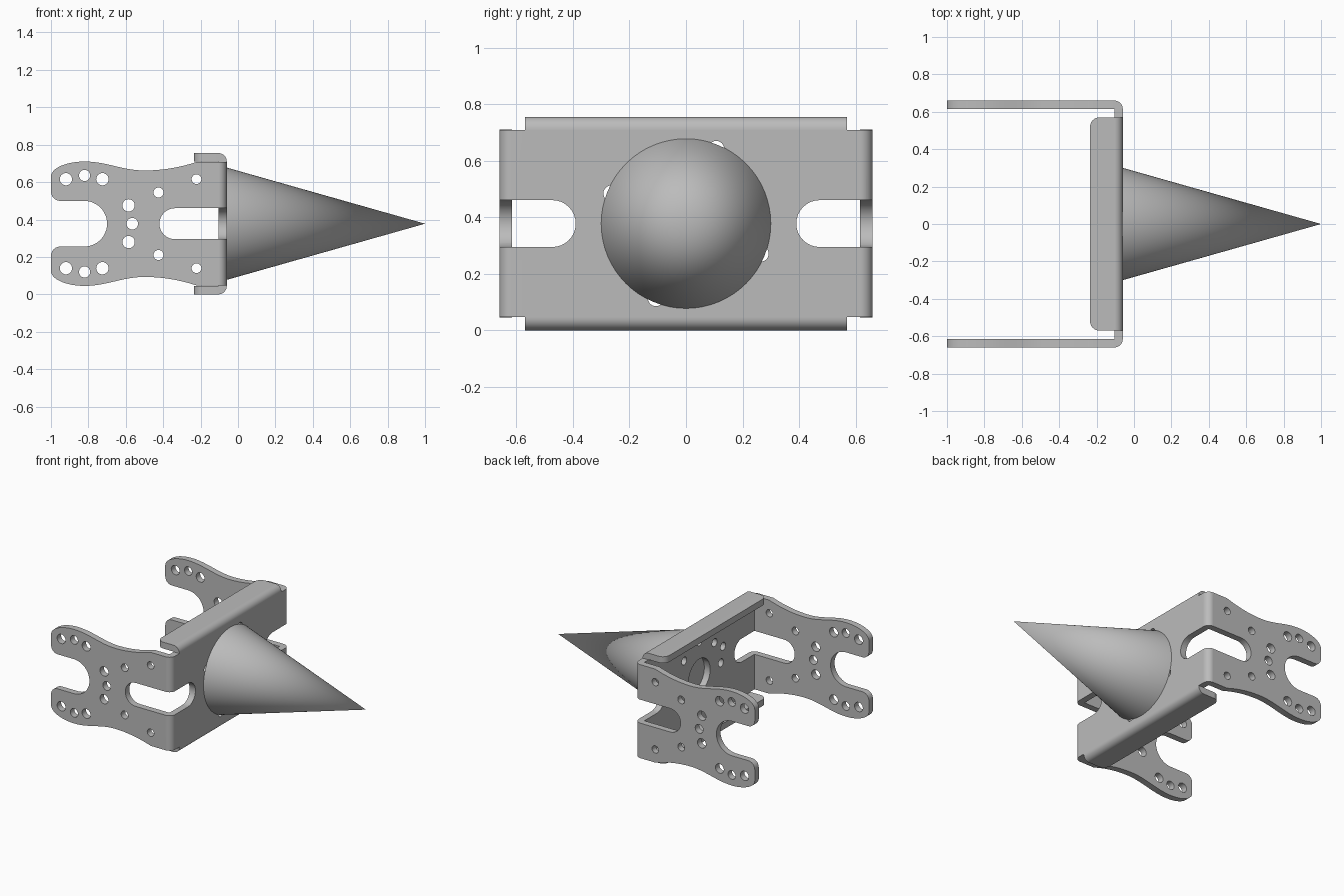
import bpy, bmesh, math

if "Cube" in bpy.data.objects:
    bpy.data.objects.remove(bpy.data.objects["Cube"], do_unlink=True)

MID = 0.3775      # height of the centre line
T = 0.045         # sheet thickness
FACE = -0.06      # outer face of the mounting plate

grey = bpy.data.materials.new("grey metal")
grey.use_nodes = True
COLOUR = (0.5, 0.5, 0.5, 1)
grey.diffuse_color = COLOUR
grey.node_tree.nodes["Principled BSDF"].inputs["Base Color"].default_value = COLOUR


def arc(u, v, r, start, end, steps=10, rv=None):
    rv = rv or r
    angles = [math.radians(start + (end - start) * i / steps) for i in range(steps + 1)]
    return [(u + r * math.cos(a), v + rv * math.sin(a)) for a in angles]


def circle(u, v, r):
    return arc(u, v, r, 0, 360, 24)[:-1]


def add_prism(bm, outline, axis, lo, hi):
    place = {"x": lambda u, v, w: (w, u, v),
             "y": lambda u, v, w: (u, w, v),
             "z": lambda u, v, w: (u, v, w)}[axis]
    a = [bm.verts.new(place(u, v, lo)) for u, v in outline]
    b = [bm.verts.new(place(u, v, hi)) for u, v in outline]
    bm.faces.new(a)
    bm.faces.new(b[::-1])
    for i in range(len(a)):
        j = (i + 1) % len(a)
        bm.faces.new((a[j], a[i], b[i], b[j]))


def finish(name, bm):
    bmesh.ops.recalc_face_normals(bm, faces=bm.faces[:])
    mesh = bpy.data.meshes.new(name)
    bm.to_mesh(mesh)
    bm.free()
    mesh.materials.append(grey)
    obj = bpy.data.objects.new(name, mesh)
    bpy.context.collection.objects.link(obj)
    return obj


def activate(obj):
    bpy.ops.object.select_all(action="DESELECT")
    obj.select_set(True)
    bpy.context.view_layer.objects.active = obj


def combine(obj, other, operation):
    activate(obj)
    mod = obj.modifiers.new("combine", "BOOLEAN")
    mod.operation = operation
    mod.solver = "EXACT"
    mod.object = other
    bpy.ops.object.modifier_apply(modifier=mod.name)
    bpy.data.objects.remove(other, do_unlink=True)


def channel(back, half, centre):
    """Bent sheet section: two legs joined by the plate, rounded outside."""
    c = FACE - T
    lo, hi = centre - half, centre + half
    return ([(back, lo)] + arc(c, lo + T, T, -90, 0) + arc(c, hi - T, T, 0, 90)
            + [(back, hi), (back, hi - T), (c, hi - T), (c, lo + T), (back, lo + T)])


# Bracket: plate with two side arms
bm = bmesh.new()
add_prism(bm, channel(-1, 0.66, 0), "z", 0, 2 * MID)
bracket = finish("bracket", bm)

# Side outline of the arms: notch, rounded lobes, waist
upper = arc(-0.822, MID, 0.122, 0, 90, 12)
upper += arc(-0.95, MID + 0.172, 0.05, 270, 180, 6)
upper += arc(-0.82, 0.63, 0.18, 180, 90, 12, rv=0.08)
for i in range(1, 13):
    s = i / 12
    upper.append((-0.82 + 0.32 * s, 0.686 + 0.024 * math.cos(math.pi * s)))
for i in range(1, 9):
    s = i / 8
    upper.append((-0.5 + 0.28 * s, 0.662 + 0.046 * s * s))
upper.append((0.1, 0.708))
lower = [(x, 2 * MID - z) for x, z in reversed(upper[1:])]
bm = bmesh.new()
add_prism(bm, upper + lower, "y", -1, 1)
combine(bracket, finish("arm_outline", bm), "INTERSECT")

# Top and bottom flanges with rounded free corners
bm = bmesh.new()
add_prism(bm, channel(-0.235, MID, MID), "y", -0.57, 0.57)
corners = [e for e in bm.edges
           if all(v.co.x < -0.23 for v in e.verts)
           and abs(e.verts[0].co.y - e.verts[1].co.y) < 0.001]
bmesh.ops.bevel(bm, geom=corners, offset=0.05, segments=6, profile=0.5, affect="EDGES")
combine(bracket, finish("flanges", bm), "UNION")

# Arm holes and slots
holes = [(-0.92, 0.238, 0.033), (-0.82, 0.258, 0.03), (-0.725, 0.238, 0.033),
         (-0.585, 0.098, 0.033), (-0.425, 0.167, 0.027), (-0.222, 0.238, 0.026)]
slot_r = 0.083
bm = bmesh.new()
for lo, hi in ((-0.75, -0.6), (0.6, 0.75)):
    for x, dz, r in holes:
        for side in (-1, 1):
            add_prism(bm, circle(x, MID + side * dz, r), "y", lo, hi)
    add_prism(bm, circle(-0.565, MID, 0.031), "y", lo, hi)
    slot = arc(-0.337, MID, slot_r, 90, 270, 16)
    add_prism(bm, slot + [(0, MID - slot_r), (0, MID + slot_r)], "y", lo, hi)
combine(bracket, finish("arm_cutter", bm), "DIFFERENCE")

# Plate slots, centre hole and hole ring
bm = bmesh.new()
for side in (-1, 1):
    slot = arc(0.473, MID, slot_r, 90, 270, 16) + [(0.8, MID - slot_r), (0.8, MID + slot_r)]
    add_prism(bm, [(side * y, z) for y, z in slot], "x", -0.13, 0)
add_prism(bm, circle(0, MID, 0.12), "x", -0.13, 0)
ring = [(45 * i, 0.24) for i in range(8)] + [(68 + 90 * i, 0.285) for i in range(4)]
for angle, radius in ring:
    a = math.radians(angle)
    add_prism(bm, circle(radius * math.cos(a), MID + radius * math.sin(a), 0.028), "x", -0.13, 0)
combine(bracket, finish("plate_cutter", bm), "DIFFERENCE")

# Cone standing on the plate
bpy.ops.mesh.primitive_cone_add(vertices=64, radius1=0.3, radius2=0, depth=1 - FACE,
                                location=((1 + FACE) / 2, 0, MID),
                                rotation=(0, math.pi / 2, 0))
cone = bpy.context.object
cone.name = "cone"
cone.data.materials.append(grey)

for obj in (bracket, cone):
    activate(obj)
    bpy.ops.object.shade_smooth_by_angle(angle=math.radians(30))
weighted = bracket.modifiers.new("even shading", "WEIGHTED_NORMAL")
weighted.keep_sharp = True
